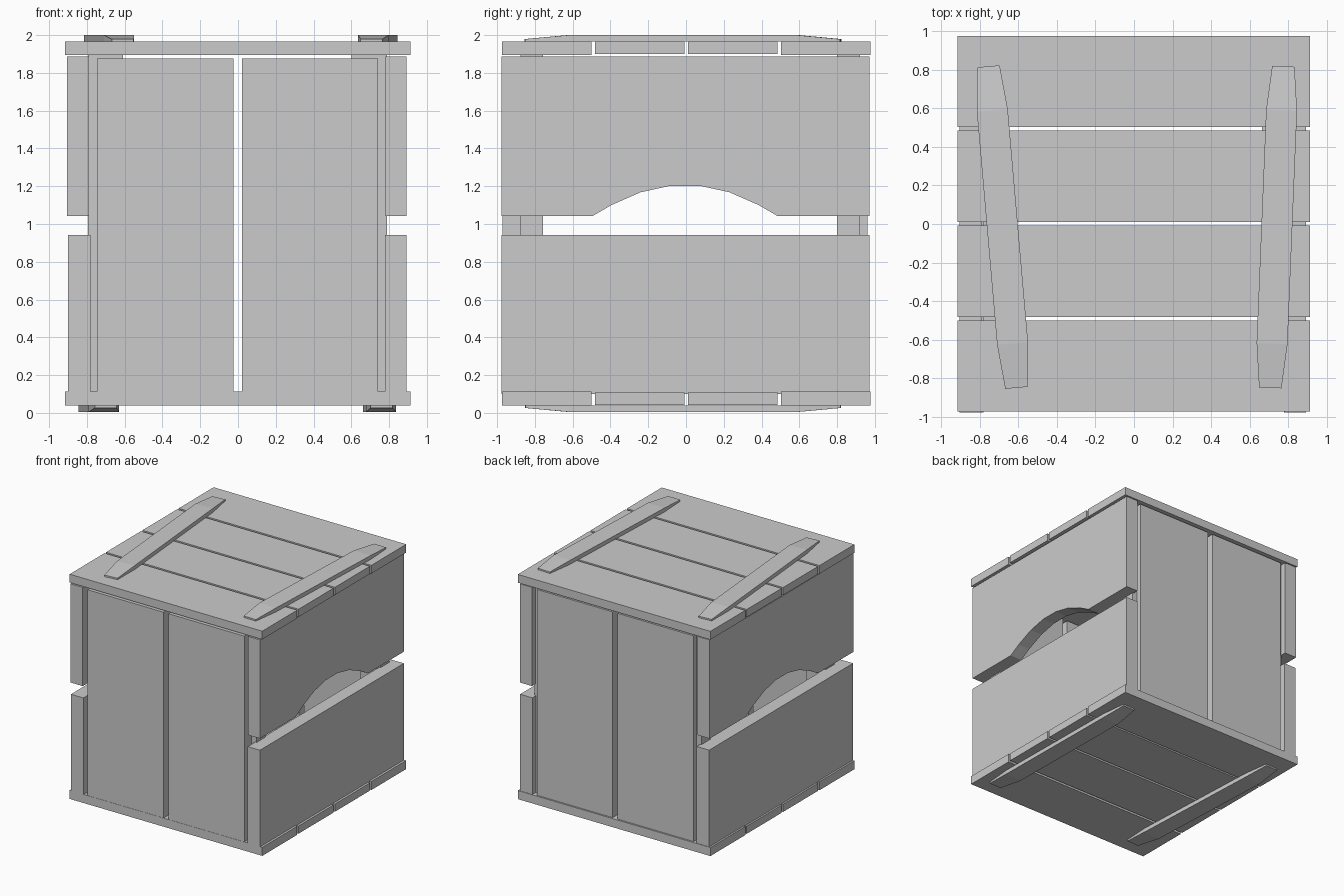
import bpy, bmesh

if "Cube" in bpy.data.objects:
    bpy.data.objects.remove(bpy.data.objects["Cube"])


def make_object(name, bm):
    bmesh.ops.recalc_face_normals(bm, faces=bm.faces)
    mesh = bpy.data.meshes.new(name)
    bm.to_mesh(mesh)
    bm.free()
    obj = bpy.data.objects.new(name, mesh)
    bpy.context.collection.objects.link(obj)
    return obj


def box(name, x, y, z):
    bm = bmesh.new()
    bmesh.ops.create_cube(bm, size=1)
    for v in bm.verts:
        for i, (lo, hi) in enumerate((x, y, z)):
            v.co[i] = hi if v.co[i] > 0 else lo
    return make_object(name, bm)


def side_profile(name, points, x0, x1):
    """Extrude a (y, z) outline along x."""
    bm = bmesh.new()
    face = bm.faces.new([bm.verts.new((x0, y, z)) for y, z in points])
    ext = bmesh.ops.extrude_face_region(bm, geom=[face])
    for v in ext["geom"]:
        if isinstance(v, bmesh.types.BMVert):
            v.co.x = x1
    return make_object(name, bm)


def batten(name, x_front, x_back, z_base, up):
    """Skewed strip that tapers in width and thickness at both ends."""
    bm = bmesh.new()
    rings = []
    for y, half, thick in ((-0.85, 0.058, 0.014), (-0.62, 0.08, 0.035),
                           (0.59, 0.08, 0.035), (0.818, 0.058, 0.014)):
        x = x_front + (x_back - x_front) * (y + 0.85) / 1.668
        skew = (x_back - x_front) / 1.668
        corners = ((-1, 0), (1, 0), (1, thick), (-1, thick))
        rings.append([bm.verts.new((x + s * half, y - s * half * skew, z_base + up * t))
                      for s, t in corners])
    for a, b in zip(rings, rings[1:]):
        for i in range(4):
            j = (i + 1) % 4
            bm.faces.new((a[i], a[j], b[j], b[i]))
    bm.faces.new(rings[0])
    bm.faces.new(rings[-1])
    return make_object(name, bm)


# Lid and floor planks
for i in range(4):
    y0 = -0.974 + i * 0.4925
    drop = 0.005 if i in (0, 3) else 0
    box(f"lid_plank_{i}", (-0.915, 0.912), (y0, y0 + 0.473), (1.90 - drop, 1.966))
    box(f"floor_plank_{i}", (-0.915, 0.912), (y0, y0 + 0.473), (0.042 - drop / 2, 0.108 + drop))

# Battens over and under the planks
batten("lid_batten_left", -0.61, -0.755, 1.965, 1)
batten("lid_batten_right", 0.707, 0.775, 1.965, 1)
batten("floor_batten_left", -0.70, -0.775, 0.04, -1)
batten("floor_batten_right", 0.76, 0.74, 0.04, -1)

# Side boards: the upper one has an arched hand hole
arch = [(-0.495, 1.042), (-0.395, 1.10), (-0.24, 1.168), (-0.085, 1.202),
        (0.075, 1.202), (0.23, 1.168), (0.385, 1.10), (0.485, 1.042)]
outline = [(-0.978, 1.888), (-0.978, 1.042)] + arch + [(0.972, 1.042), (0.972, 1.888)]
for side, upper, lower in (("left", (-0.905, -0.788), (-0.90, -0.782)),
                           ("right", (0.78, 0.893), (0.777, 0.893))):
    side_profile(f"upper_board_{side}", outline, *upper)
    box(f"lower_board_{side}", lower, (-0.978, 0.972), (0.10, 0.942))

# Front and back boards, split by a centre gap
for name, y in (("front", (-0.972, -0.875)), ("back", (0.865, 0.962))):
    box(f"{name}_board_left", (-0.746, -0.025), y, (0.105, 1.877))
    box(f"{name}_board_right", (0.022, 0.74), y, (0.105, 1.877))

# Corner posts inside the boards
for name, y in (("front", (-0.876, -0.758)), ("back", (0.80, 0.922))):
    box(f"{name}_post_left", (-0.793, -0.61), y, (0.10, 1.90))
    box(f"{name}_post_right", (0.602, 0.79), y, (0.10, 1.90))
